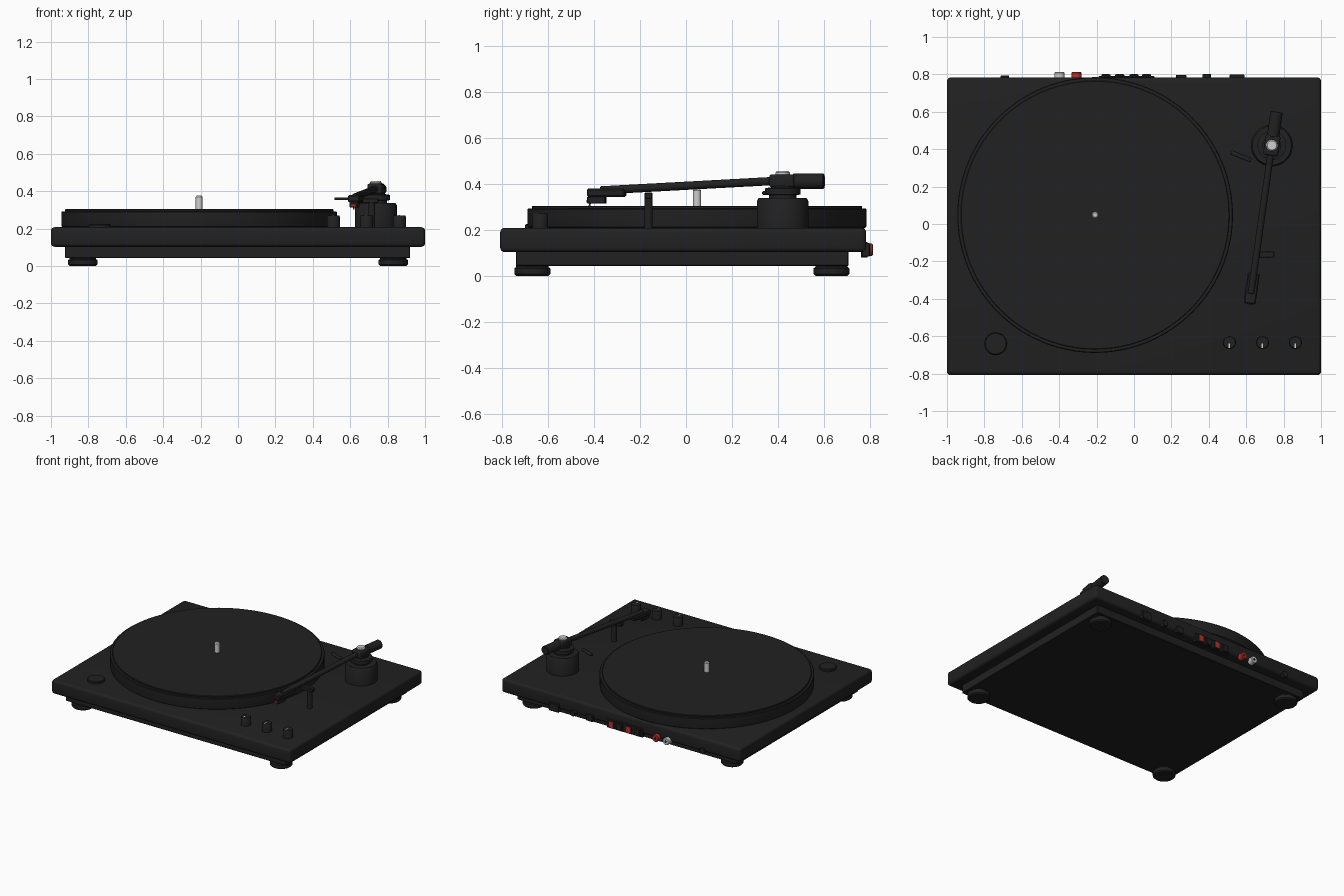
import bpy, bmesh, math
from mathutils import Vector

if "Cube" in bpy.data.objects:
    bpy.data.objects.remove(bpy.data.objects["Cube"])


def material(name, rgb):
    m = bpy.data.materials.new(name)
    m.diffuse_color = (*rgb, 1)
    m.use_nodes = True
    m.node_tree.nodes["Principled BSDF"].inputs["Base Color"].default_value = m.diffuse_color
    return m


BLACK = material("matte_black", (0.0152, 0.0152, 0.0152))
SILVER = material("silver", (0.62, 0.62, 0.62))
RED = material("signal_red", (0.50, 0.03, 0.025))


def finish(name, bm, mat):
    bmesh.ops.recalc_face_normals(bm, faces=bm.faces)
    me = bpy.data.meshes.new(name)
    bm.to_mesh(me)
    bm.free()
    me.materials.append(mat)
    ob = bpy.data.objects.new(name, me)
    bpy.context.collection.objects.link(ob)
    bpy.ops.object.select_all(action='DESELECT')
    ob.select_set(True)
    bpy.context.view_layer.objects.active = ob
    bpy.ops.object.shade_smooth_by_angle(angle=math.radians(35))
    return ob


def box(name, lo, hi, mat=BLACK, bevel=0, turn=(0, 0, 0), segs=3):
    """Box between two corners, turned about its centre."""
    lo, hi = Vector(lo), Vector(hi)
    size = hi - lo
    bm = bmesh.new()
    bmesh.ops.create_cube(bm, size=1)
    bmesh.ops.scale(bm, vec=size, verts=bm.verts)
    if bevel:
        bmesh.ops.bevel(bm, geom=bm.edges[:], offset=bevel, segments=segs,
                        profile=0.5, affect='EDGES')
    ob = finish(name, bm, mat)
    ob.location = (lo + hi) / 2
    ob.rotation_euler = turn
    return ob


def lathe(name, profile, loc, mat=BLACK, steps=48, axis=(0, 0, 1)):
    """Closed solid of revolution from (radius, height) points."""
    bm = bmesh.new()
    rings = [[bm.verts.new((r * math.cos(2 * math.pi * i / steps),
                            r * math.sin(2 * math.pi * i / steps), z))
              for i in range(steps)] for r, z in profile]
    for a, b in zip(rings, rings[1:]):
        for i in range(steps):
            j = (i + 1) % steps
            bm.faces.new((a[i], a[j], b[j], b[i]))
    bm.faces.new(rings[0][::-1])
    bm.faces.new(rings[-1])
    ob = finish(name, bm, mat)
    ob.location = loc
    ob.rotation_euler = Vector((0, 0, 1)).rotation_difference(Vector(axis)).to_euler()
    return ob


def rod(name, a, b, r, mat=BLACK, steps=24, chamfer=0.003):
    a, b = Vector(a), Vector(b)
    n = (b - a).length
    return lathe(name, [(r - chamfer, 0), (r, chamfer), (r, n - chamfer), (r - chamfer, n)],
                 a, mat, steps, b - a)


# Plinth, lower tray and feet
box("plinth", (-1, -0.808, 0.103), (1, 0.783, 0.208), bevel=0.02, segs=4)
box("lower_tray", (-0.925, -0.74, 0.042), (0.92, 0.707, 0.11), bevel=0.004, segs=1)
for x in (-0.83, 0.83):
    for y in (-0.668, 0.632):
        lathe("foot", [(0.07, 0), (0.078, 0.008), (0.078, 0.032), (0.07, 0.038), (0.07, 0.045)],
              (x, y, 0))

# Platter with recessed rim and slipmat, and spindle
lathe("platter", [(0.725, 0.205), (0.735, 0.212), (0.737, 0.22), (0.737, 0.288),
                  (0.733, 0.293), (0.718, 0.293), (0.718, 0.301), (0.715, 0.304)],
      (-0.208, 0.048, 0), steps=128)
lathe("spindle", [(0.018, 0.3), (0.018, 0.37), (0.012, 0.377)],
      (-0.208, 0.048, 0), SILVER, 16)

# Power button and control knobs with pointer marks
lathe("power_button", [(0.06, 0.2), (0.06, 0.22), (0.055, 0.225)], (-0.74, -0.64, 0))
for x in (0.51, 0.687, 0.863):
    lathe("control_knob", [(0.035, 0.2), (0.035, 0.264), (0.031, 0.27)], (x, -0.634, 0), steps=32)
    box("knob_pointer", (x - 0.004, -0.664, 0.266), (x + 0.004, -0.640, 0.273), SILVER)

# Tonearm pedestal and pivot
PX, PY = 0.737, 0.42
TURN = -0.14
lathe("arm_pedestal", [(0.112, 0.2), (0.112, 0.325), (0.104, 0.338)], (PX, PY, 0), steps=64)
lathe("arm_bearing", [(0.06, 0.335), (0.06, 0.35), (0.077, 0.353), (0.077, 0.38),
                      (0.05, 0.385), (0.05, 0.395)], (PX, PY, 0))
box("pivot_housing", (PX - 0.04, PY - 0.055, 0.385), (PX + 0.04, PY + 0.055, 0.441),
    bevel=0.012, turn=(0, 0, TURN))
lathe("pivot_cap", [(0.031, 0.435), (0.031, 0.448), (0.025, 0.455)], (PX, PY, 0), SILVER, 12)
box("cue_lever", (0.515, 0.35, 0.352), (0.63, 0.374, 0.368), bevel=0.005, turn=(0, 0, -0.38))


def along(d, z, side=0):
    """Point at distance d forward of the pivot, following the arm."""
    return Vector((PX + math.sin(TURN) * d + math.cos(TURN) * side,
                   PY - math.cos(TURN) * d + math.sin(TURN) * side, z))


# Arm tube and counterweight
rod("arm_tube", along(0.0, 0.414), along(0.80, 0.371), 0.018)
rod("counterweight_stub", along(0, 0.413), along(-0.07, 0.412), 0.022)
rod("counterweight", along(-0.045, 0.411), along(-0.182, 0.411), 0.033, steps=32)


def head_part(name, d0, d1, z0, z1, width, mat=BLACK, bevel=0.003, side=0):
    c = along((d0 + d1) / 2, (z0 + z1) / 2, side)
    h = Vector((width / 2, (d1 - d0) / 2, (z1 - z0) / 2))
    return box(name, c - h, c + h, mat, bevel, (0, 0, TURN), 1)


# Headshell, cartridge and stylus
head_part("headshell", 0.69, 0.855, 0.343, 0.379, 0.064, bevel=0.006)
head_part("cartridge", 0.775, 0.855, 0.314, 0.346, 0.044)
head_part("stylus_holder", 0.832, 0.859, 0.316, 0.332, 0.03, RED)
rod("stylus_tip", along(0.845, 0.32), along(0.848, 0.302), 0.004, RED, 8, 0.001)

# Arm rest
rod("arm_rest_post", (0.715, -0.163, 0.2), (0.715, -0.163, 0.345), 0.018)
box("arm_rest_clip", (0.645, -0.18, 0.335), (0.75, -0.146, 0.362), bevel=0.004, segs=1)

# Rear connectors
Z = 0.113
for label, x, mat in (("left", -0.398, SILVER), ("right", -0.308, RED)):
    rod(label + "_socket", (x, 0.765, Z), (x, 0.812, Z), 0.027, mat, 12, 0.004)
    rod(label + "_socket_hole", (x, 0.80, Z), (x, 0.8135, Z), 0.009, BLACK, 12, 0.001)
box("switch_panel", (-0.19, 0.76, Z - 0.034), (0.11, 0.79, Z + 0.034), bevel=0.003, segs=1)
for x, mat in ((-0.15, BLACK), (-0.077, RED), (0.0, BLACK), (0.067, RED)):
    box("switch_frame", (x - 0.025, 0.77, Z - 0.029), (x + 0.025, 0.799, Z + 0.029),
        bevel=0.002, segs=1)
    box("switch_face", (x - 0.02, 0.795, Z - 0.024), (x + 0.02, 0.803, Z + 0.024), mat)
rod("ground_post", (-0.69, 0.765, Z), (-0.69, 0.795, Z), 0.023)
box("rear_switch", (0.224, 0.765, Z - 0.025), (0.28, 0.797, Z + 0.025), bevel=0.003, segs=1)
rod("power_socket", (0.39, 0.765, Z), (0.39, 0.802, Z), 0.023)
box("data_socket", (0.51, 0.765, Z - 0.03), (0.59, 0.799, Z + 0.03), bevel=0.003, segs=1)
